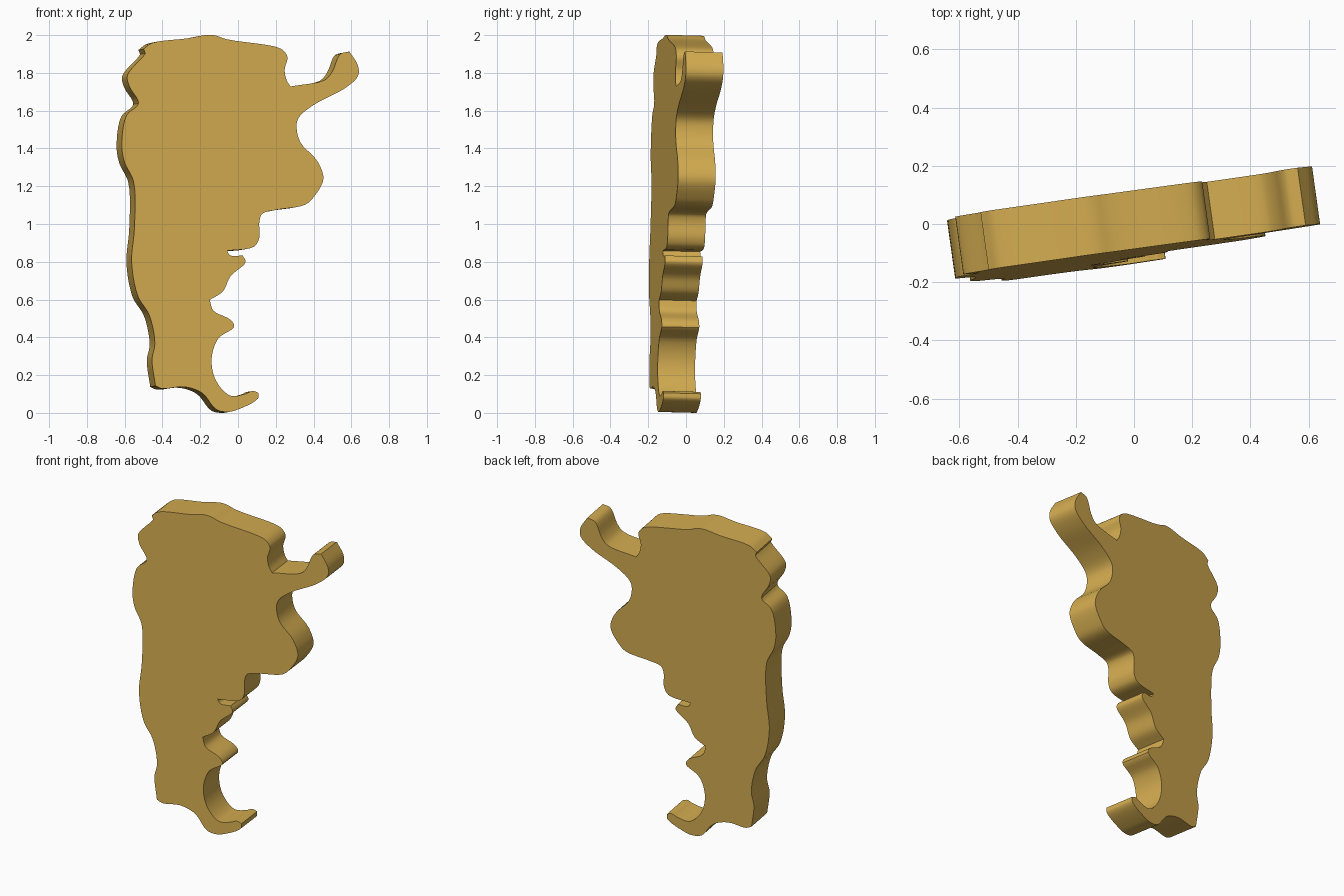
import bpy, bmesh
from mathutils import Vector

if "Cube" in bpy.data.objects:
    bpy.data.objects.remove(bpy.data.objects["Cube"])

# Outline of the front face (x, z), clockwise; each run is smooth, runs meet at sharp corners
RUNS = [
    # top edge
    [(-.5, 1.928), (-.455, 1.96), (-.265, 1.985), (-.165, 2.003), (-.12, 2.0), (-.06, 1.98), (.2, 1.94),
     (.24, 1.92), (.262, 1.885), (.247, 1.82), (.257, 1.765)],
    # upper right arm
    [(.278, 1.73), (.46, 1.765), (.5, 1.81), (.54, 1.9)],
    # right side
    [(.59, 1.915), (.635, 1.84), (.635, 1.785), (.565, 1.72), (.405, 1.635), (.325, 1.57), (.31, 1.525),
     (.33, 1.435), (.42, 1.335), (.452, 1.24), (.405, 1.15), (.357, 1.105)],
    [(.21, 1.078), (.13, 1.057), (.113, 1.015), (.113, .93), (.085, .882)],
    [(-.058, .86), (-.04, .835)],
    [(.025, .835), (.04, .8), (-.04, .725), (-.08, .645)],
    [(-.15, .6), (-.13, .543), (-.04, .495), (-.02, .458), (-.105, .395), (-.14, .285), (-.115, .17),
     (-.04, .093), (.04, .103), (.077, .118)],
    # bottom hook
    [(.108, .108), (.105, .077), (0, .02), (-.055, .007), (-.115, .02), (-.19, .107), (-.285, .14), (-.4, .13)],
    # left side
    [(-.437, .145), (-.455, .285), (-.44, .37), (-.47, .52), (-.53, .62), (-.563, .8), (-.548, .985),
     (-.553, 1.227), (-.6, 1.327), (-.615, 1.417), (-.59, 1.577), (-.527, 1.64), (-.575, 1.73),
     (-.585, 1.79), (-.505, 1.885)],
    [(-.49, 1.905)],
]


def smooth_run(pts, steps=5):
    """Centripetal Catmull-Rom through the points, leaving out the last one."""
    p = [Vector(q) for q in pts]
    p = [2 * p[0] - p[1]] + p + [2 * p[-1] - p[-2]]
    out = []
    for a, b, c, d in zip(p, p[1:], p[2:], p[3:]):
        t1 = (b - a).length ** .5
        t2 = t1 + (c - b).length ** .5
        t3 = t2 + (d - c).length ** .5
        for i in range(steps):
            t = t1 + (t2 - t1) * i / steps
            a1 = a.lerp(b, t / t1)
            a2 = b.lerp(c, (t - t1) / (t2 - t1))
            a3 = c.lerp(d, (t - t2) / (t3 - t2))
            out.append(a1.lerp(a2, t / t2).lerp(a2.lerp(a3, (t - t1) / (t3 - t1)), (t - t1) / (t2 - t1)))
    return out


outline = []
for i, run in enumerate(RUNS):
    outline += smooth_run(run + [RUNS[(i + 1) % len(RUNS)][0]])

# Slab: the face lies on a slightly turned and tilted plane, extruded along its normal
TURN, TILT, THICK = .14, .026, .2
normal = Vector((-TURN, 1, -TILT)).normalized()
bm = bmesh.new()
front = [bm.verts.new((x, -.137 + TURN * x + TILT * z, z)) for x, z in outline]
back = [bm.verts.new(v.co + normal * THICK) for v in front]
bm.faces.new(front)
bm.faces.new(back[::-1])
for i in range(len(front)):
    j = (i + 1) % len(front)
    bm.faces.new((front[i], back[i], back[j], front[j]))
bmesh.ops.recalc_face_normals(bm, faces=bm.faces)

# Stand it on the ground
low = min(v.co.z for v in bm.verts)
bmesh.ops.translate(bm, verts=bm.verts, vec=(0, 0, -low))
mesh = bpy.data.meshes.new("map_slab")
bm.to_mesh(mesh)
bm.free()

slab = bpy.data.objects.new("map_slab", mesh)
bpy.context.collection.objects.link(slab)
gold = bpy.data.materials.new("mustard gold")
gold.diffuse_color = (.65, .41, .08, 1)
gold.use_nodes = True
gold.node_tree.nodes["Principled BSDF"].inputs["Base Color"].default_value = gold.diffuse_color
mesh.materials.append(gold)

bpy.context.view_layer.objects.active = slab
slab.select_set(True)
bpy.ops.object.shade_smooth_by_angle(angle=.6)
